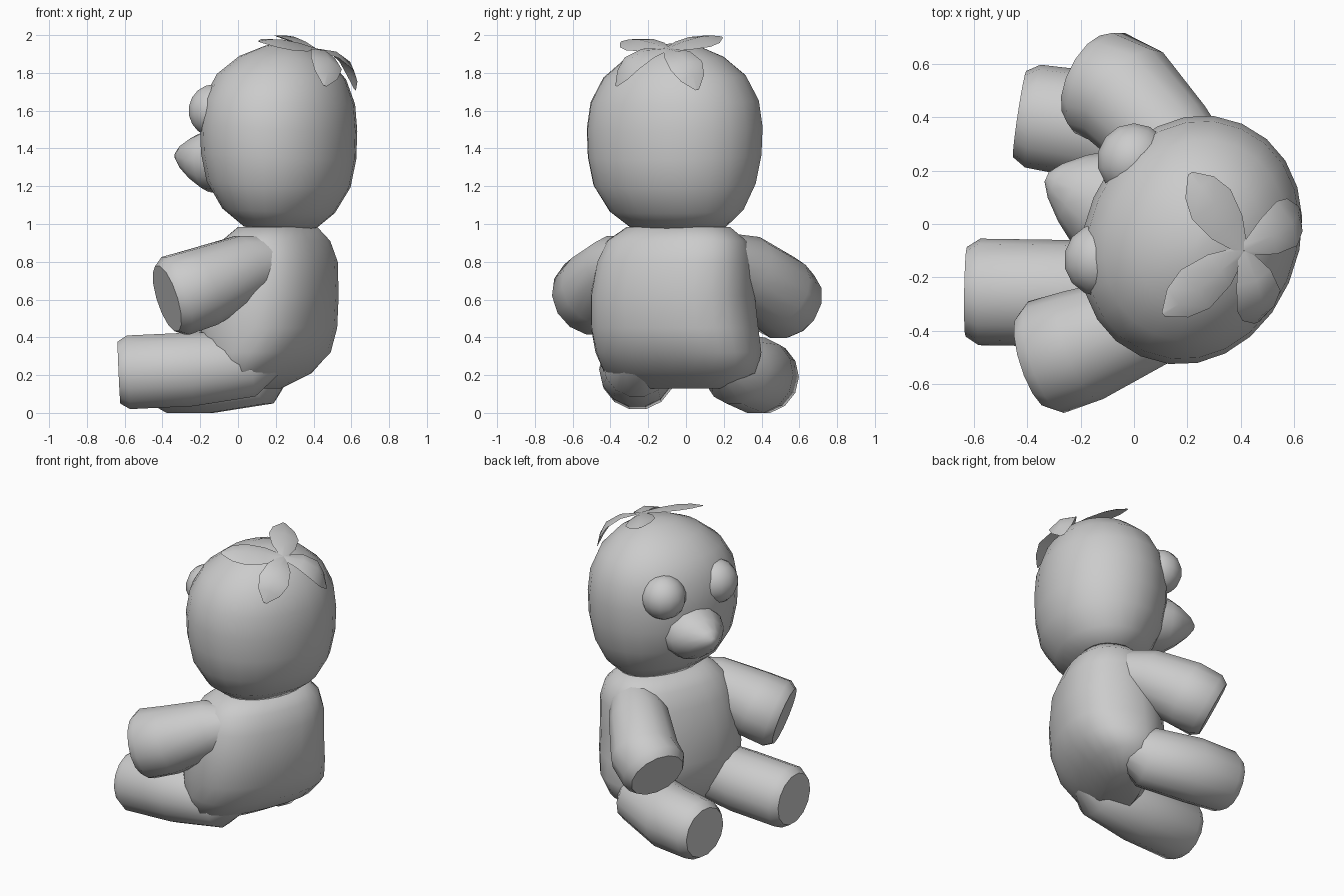
import bpy, bmesh, math
from mathutils import Vector, Matrix

cube = bpy.data.objects.get("Cube")
if cube:
    bpy.data.objects.remove(cube)

grey = bpy.data.materials.new("plain_grey")
grey.use_nodes = True
grey.diffuse_color = (0.6, 0.6, 0.6, 1)
grey.node_tree.nodes["Principled BSDF"].inputs["Base Color"].default_value = (0.6, 0.6, 0.6, 1)

# The toy looks along "facing"; "across" runs between its sides
facing = Vector((-0.92, 0.4, 0)).normalized()
across = Vector((0.4, 0.92, 0)).normalized()
up = Vector((0, 0, 1))


def finish(name, bm, angle=50):
    bmesh.ops.recalc_face_normals(bm, faces=bm.faces)
    mesh = bpy.data.meshes.new(name)
    bm.to_mesh(mesh)
    bm.free()
    mesh.materials.append(grey)
    ob = bpy.data.objects.new(name, mesh)
    bpy.context.collection.objects.link(ob)
    bpy.ops.object.select_all(action='DESELECT')
    ob.select_set(True)
    bpy.context.view_layer.objects.active = ob
    bpy.ops.object.shade_smooth_by_angle(angle=math.radians(angle))


def loft(name, rings, sides, power=2.0):
    """Skin rings given as (centre, side vector, up vector); a higher power is boxier."""
    def bulge(t):
        return math.copysign(abs(t) ** (2 / power), t)
    bm = bmesh.new()
    loops = []
    for c, u, v in rings:
        angles = [2 * math.pi * i / sides for i in range(sides)]
        loops.append([bm.verts.new(c + u * bulge(math.cos(a)) + v * bulge(math.sin(a)))
                      for a in angles])
    for a, b in zip(loops, loops[1:]):
        for i in range(sides):
            j = (i + 1) % sides
            bm.faces.new((a[i], a[j], b[j], b[i]))
    bm.faces.new(loops[0])
    bm.faces.new(loops[-1])
    finish(name, bm)


def stack(name, power, tilt, rows):
    """Rings tilted up at the front: z, centre x, centre y, depth radius, width radius."""
    loft(name, [(Vector((x, y, z)), (facing + up * tilt) * p, across * q)
                for z, x, y, p, q in rows], 24, power)


def limb(name, path, radii):
    """Tapered tube along a path, with a bevelled flat end."""
    pts = [Vector(p) for p in path]
    rings = []
    for i, (p, r) in enumerate(zip(pts, radii)):
        d = (pts[min(i + 1, len(pts) - 1)] - pts[max(i - 1, 0)]).normalized()
        u = d.cross(up).normalized()
        rings.append((p, u * r, u.cross(d) * r))
    c, u, v = rings[-1]
    rings.append((c + d * 0.05, u * 0.84, v * 0.84))
    loft(name, rings, 14)


# Head and body
stack("head", 2.07, 0.05, [
    (0.98, 0.22, -0.04, 0.17, 0.26), (1.07, 0.215, -0.05, 0.28, 0.365),
    (1.21, 0.215, -0.06, 0.365, 0.44), (1.36, 0.215, -0.06, 0.395, 0.47),
    (1.51, 0.215, -0.06, 0.4, 0.476), (1.65, 0.22, -0.06, 0.385, 0.455),
    (1.78, 0.23, -0.06, 0.33, 0.385), (1.88, 0.245, -0.06, 0.23, 0.265),
    (1.94, 0.26, -0.06, 0.11, 0.13), (1.955, 0.26, -0.06, 0.02, 0.03)])
stack("body", 2.4, 0, [
    (0.985, 0.21, -0.04, 0.18, 0.28), (0.91, 0.2, -0.05, 0.25, 0.38),
    (0.8, 0.19, -0.06, 0.3, 0.42), (0.62, 0.17, -0.07, 0.325, 0.44),
    (0.45, 0.16, -0.06, 0.325, 0.45), (0.32, 0.15, -0.04, 0.295, 0.45),
    (0.21, 0.12, -0.03, 0.21, 0.42), (0.13, 0.08, -0.03, 0.11, 0.25)])

# Limbs
limb("right_arm", [(0.2, -0.28, 0.81), (0.05, -0.36, 0.77), (-0.19, -0.455, 0.665), (-0.33, -0.5, 0.62)],
     [0.13, 0.18, 0.215, 0.22])
limb("left_arm", [(0.26, 0.18, 0.81), (0.13, 0.31, 0.76), (-0.03, 0.48, 0.635), (-0.13, 0.53, 0.58)],
     [0.15, 0.19, 0.215, 0.21])
limb("right_leg", [(0.18, -0.25, 0.31), (0.06, -0.26, 0.26), (-0.25, -0.26, 0.23), (-0.58, -0.255, 0.215)],
     [0.11, 0.18, 0.2, 0.2])
limb("left_leg", [(0.22, 0.2, 0.3), (0.13, 0.27, 0.23), (-0.15, 0.37, 0.2), (-0.38, 0.405, 0.19)],
     [0.11, 0.19, 0.205, 0.195])

# Face
for name, pos in (("left_eye", (0.0, 0.24, 1.6)), ("right_eye", (-0.125, -0.135, 1.6))):
    bm = bmesh.new()
    bmesh.ops.create_uvsphere(bm, u_segments=14, v_segments=9, radius=0.14,
                              matrix=Matrix.Translation(pos))
    finish(name, bm)
base = Vector((-0.14, 0.095, 1.335))
loft("beak", [(base + facing * d - up * drop, across * w, up * h)
              for d, drop, w, h in ((-0.1, 0, 0.2, 0.18), (0.02, 0, 0.19, 0.165),
                                    (0.1, -0.01, 0.135, 0.12), (0.17, -0.02, 0.07, 0.065),
                                    (0.205, -0.025, 0.02, 0.02))], 12)


# Leaves on the crown, each lying against the curve of the head
def leaf(name, tip, arch):
    root = Vector((0.41, -0.1, 1.925))
    span = Vector(tip) - root
    outward = root + span / 2 - Vector((0.215, -0.06, 1.47))
    side = span.cross(outward).normalized()
    lift = side.cross(span).normalized()
    bm = bmesh.new()
    rows = []
    for t, w in ((0, 0.02), (0.3, 0.075), (0.6, 0.095), (0.82, 0.07), (1, 0.01)):
        mid = root + span * t + lift * arch * math.sin(math.pi * t)
        rows.append([bm.verts.new(mid + side * w * s + lift * h * w)
                     for s, h in ((-1, 0), (0, 0.3), (1, 0), (0, 0.05))])
    for a, b in zip(rows, rows[1:]):
        for i in range(4):
            j = (i + 1) % 4
            bm.faces.new((a[i], a[j], b[j], b[i]))
    bm.faces.new(rows[0])
    bm.faces.new(rows[-1])
    finish(name, bm)


for i, (tip, arch) in enumerate((((0.21, 0.19, 1.99), 0.0), ((0.62, 0.06, 1.71), 0.06),
                                 ((0.11, -0.34, 1.965), 0.0), ((0.46, -0.37, 1.73), 0.06))):
    leaf(f"leaf_{i + 1}", tip, arch)
